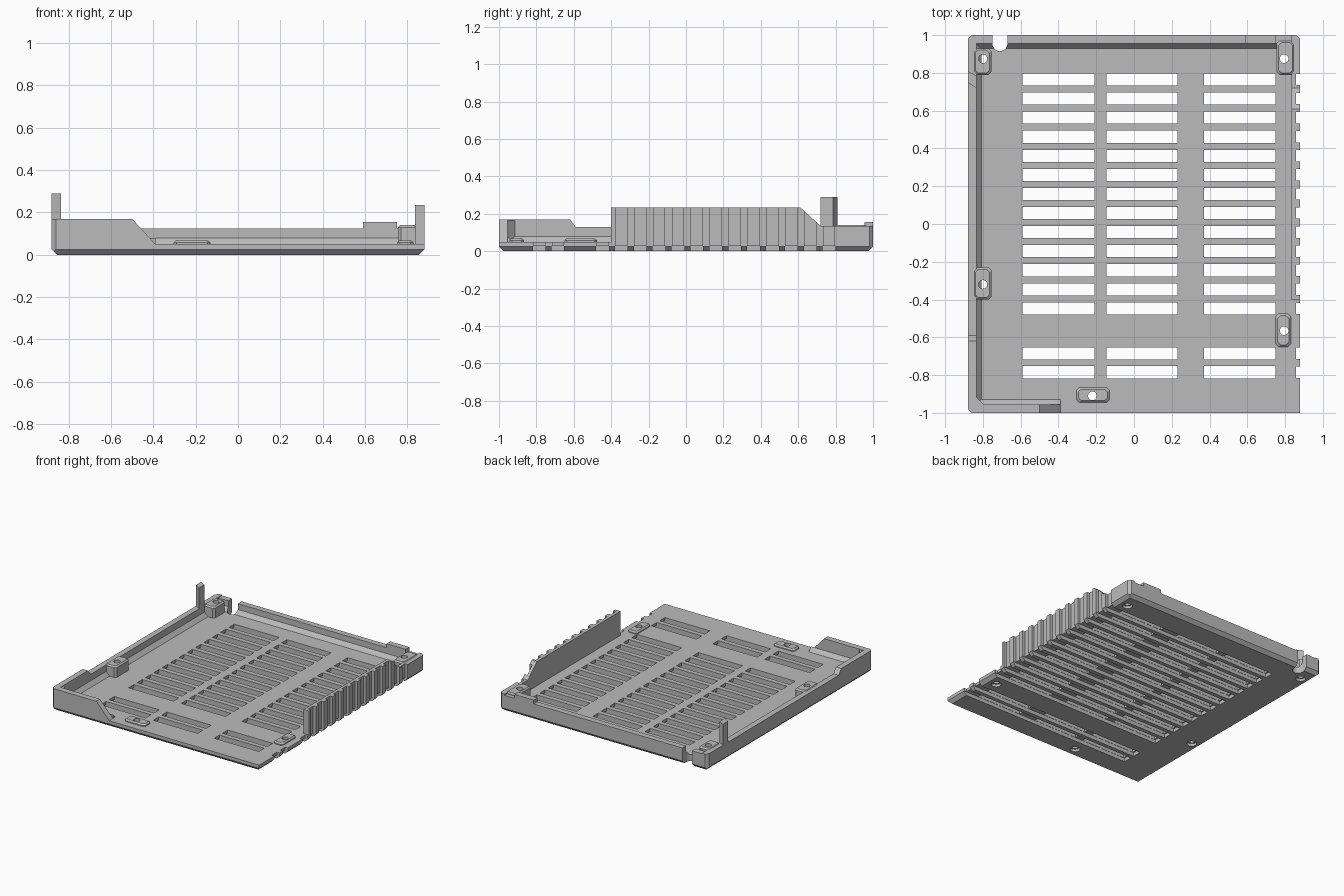
import bpy, bmesh, math

if "Cube" in bpy.data.objects:
    bpy.data.objects.remove(bpy.data.objects["Cube"], do_unlink=True)

grey = bpy.data.materials.new("plain_grey")
grey.use_nodes = True
grey.diffuse_color = (0.5, 0.5, 0.5, 1)
grey.node_tree.nodes["Principled BSDF"].inputs["Base Color"].default_value = (0.5, 0.5, 0.5, 1)

W, D, T = 0.88, 1.0, 0.05      # half width, half depth, floor thickness
WALL, CH = 0.045, 0.025        # wall thickness, chamfer


def build(name, bm):
    bmesh.ops.recalc_face_normals(bm, faces=bm.faces[:])
    me = bpy.data.meshes.new(name)
    bm.to_mesh(me)
    bm.free()
    me.materials.append(grey)
    ob = bpy.data.objects.new(name, me)
    bpy.context.collection.objects.link(ob)
    return ob


def loft(bm, rings):
    rings = [[bm.verts.new(p) for p in r] for r in rings]
    n = len(rings[0])
    for a, b in zip(rings, rings[1:]):
        for i in range(n):
            j = (i + 1) % n
            bm.faces.new((a[i], a[j], b[j], b[i]))
    bm.faces.new(rings[0])
    bm.faces.new(rings[-1])


def at(axis, p, h):
    return {"x": (h, *p), "y": (p[0], h, p[1]), "z": (*p, h)}[axis]


def prisms(name, items):
    # each item: profile points, extrusion axis, start, end
    bm = bmesh.new()
    for pts, axis, lo, hi in items:
        loft(bm, [[at(axis, p, h) for p in pts] for h in (lo, hi)])
    return build(name, bm)


def rect(x0, x1, y0, y1):
    return [(x0, y0), (x1, y0), (x1, y1), (x0, y1)]


def disc(x, y, r, n=24):
    return [(x + r * math.cos(math.tau * i / n), y + r * math.sin(math.tau * i / n)) for i in range(n)]


def cut(ob, *cutters):
    for c in cutters:
        m = ob.modifiers.new(c.name, "BOOLEAN")
        m.operation, m.solver, m.object = "DIFFERENCE", "EXACT", c
    bpy.context.view_layer.update()
    me = bpy.data.meshes.new_from_object(ob.evaluated_get(bpy.context.evaluated_depsgraph_get()))
    ob.modifiers.clear()
    ob.data = me


# Vent rows and columns, and screw bosses
rows = [0.765 - 0.101 * i for i in range(13)] + [-0.685, -0.785]
columns = [(-0.59, -0.21), (-0.145, 0.23), (0.37, 0.75)]
screws = [(-0.8, 0.875), (0.795, 0.875), (-0.8, -0.32), (0.795, -0.565), (-0.22, -0.91)]

# Cutters
slots = prisms("slot_cutter", [(rect(a, b, y - 0.032, y + 0.032), "z", -0.1, 0.2)
                               for y in rows for a, b in columns])
grooves = prisms("groove_cutter", [(rect(-0.6, 0.95, y - 0.034, y + 0.034), "z", -0.1, 0.028)
                                   for y in rows])
notches = prisms("notch_cutter", [(rect(0.858, 0.95, y - 0.03, y + 0.03), "z", -0.1, 0.4)
                                  for y in rows])
holes = prisms("hole_cutter", [(disc(x, y, 0.023), "z", -0.1, 0.3) for x, y in screws])
bores = prisms("bore_cutter", [(disc(x, y, 0.035), "z", -0.1, 0.02) for x, y in screws])
arc = [(-0.71 + 0.04 * math.cos(a), 0.955 + 0.04 * math.sin(a))
       for a in [math.pi + math.pi * i / 12 for i in range(13)]]
cable = prisms("cable_cutter", [(arc + [(-0.67, 1.1), (-0.75, 1.1)], "z", -0.1, 0.4)])
corners = prisms("corner_cutter", [
    ([(sx * (W - 0.03), sy * 1.01), (sx * 0.89, sy * 1.01), (sx * 0.89, sy * (D - 0.03))], "z", -0.1, 0.4)
    for sx, sy in ((-1, -1), (-1, 1), (1, 1))])


# Floor plate with a chamfered underside
def outline(inset, z):
    return [(x, y, z) for x, y in rect(-W + inset, W - inset, -D + inset, D - inset)]


bm = bmesh.new()
loft(bm, [outline(CH, 0), outline(0, CH), outline(0, T)])
floor = build("floor_plate", bm)
cut(floor, corners, grooves, slots, notches, cable, holes, bores)

# Left-hand wall with raised front section
side = [(-D, T), (D, T), (D, 0.13), (-0.59, 0.13), (-0.62, 0.17), (-D, 0.17)]
cut(prisms("long_wall", [(side, "x", -W, -W + WALL)]), corners)

# Short front wall that slopes down to the floor
front = [(-W + WALL, T), (-0.39, T), (-0.5, 0.17), (-W + WALL, 0.17)]
prisms("front_wall", [(front, "y", -D, -D + WALL)])

# Back wall with a raised tab
back = [(-W + WALL, T), (W - WALL, T), (W - WALL, 0.125), (0.75, 0.125), (0.75, 0.155),
        (0.59, 0.155), (0.59, 0.125), (-W + WALL, 0.125)]
cut(prisms("back_wall", [(back, "y", D - WALL, D)]), cable)

# Ribbed tall wall
tall = [(-0.4, T), (D, T), (D, 0.135), (0.72, 0.135), (0.61, 0.235), (-0.4, 0.235)]
cut(prisms("ribbed_wall", [(tall, "x", W - WALL, W)]), corners, notches)

# Sloped skirting along the inside of the walls
xi, yi, s = W - WALL, D - WALL, 0.027
prisms("long_skirting", [([(-xi, T), (-xi + s, T), (-xi, 0.08)], "y", -yi, yi)])
prisms("front_skirting", [([(-yi, T), (-yi + s, T), (-yi, 0.08)], "x", -xi, -0.39)])
cut(prisms("back_skirting", [([(yi, T), (yi - s, T), (yi, 0.08)], "x", -xi, xi)]), cable)
prisms("corner_fillet", [([(-xi, -yi), (-xi + 0.04, -yi), (-xi, -yi + 0.04)], "z", T, 0.165)])


# Screw bosses with clipped corners and a chamfered top
def boss(name, x0, x1, y0, y1, top):
    def ring(i, z):
        c = 0.015
        a, b, e, f = x0 + i, x1 - i, y0 + i, y1 - i
        return [(x, y, z) for x, y in ((a + c, e), (b - c, e), (b, e + c), (b, f - c),
                                       (b - c, f), (a + c, f), (a, f - c), (a, e + c))]
    b = bmesh.new()
    loft(b, [ring(0, T), ring(0, top - 0.01), ring(0.01, top)])
    cut(build(name, b), holes)


boss("back_left_boss", -0.85, -0.755, 0.79, 0.93, 0.135)
boss("back_right_boss", 0.755, 0.85, 0.79, 0.97, 0.14)
boss("middle_boss", -0.85, -0.755, -0.4, -0.23, 0.135)
boss("low_side_boss", 0.75, 0.83, -0.65, -0.475, 0.067)
boss("low_front_boss", -0.305, -0.13, -0.945, -0.865, 0.067)

# Upright post on the long wall
post = [(-W, 0.75), (-xi, 0.72), (-xi, 0.785), (-W, 0.81)]
prisms("upright_post", [(post, "z", 0.13, 0.29)])

for c in (slots, grooves, notches, holes, bores, cable, corners):
    bpy.data.objects.remove(c, do_unlink=True)
